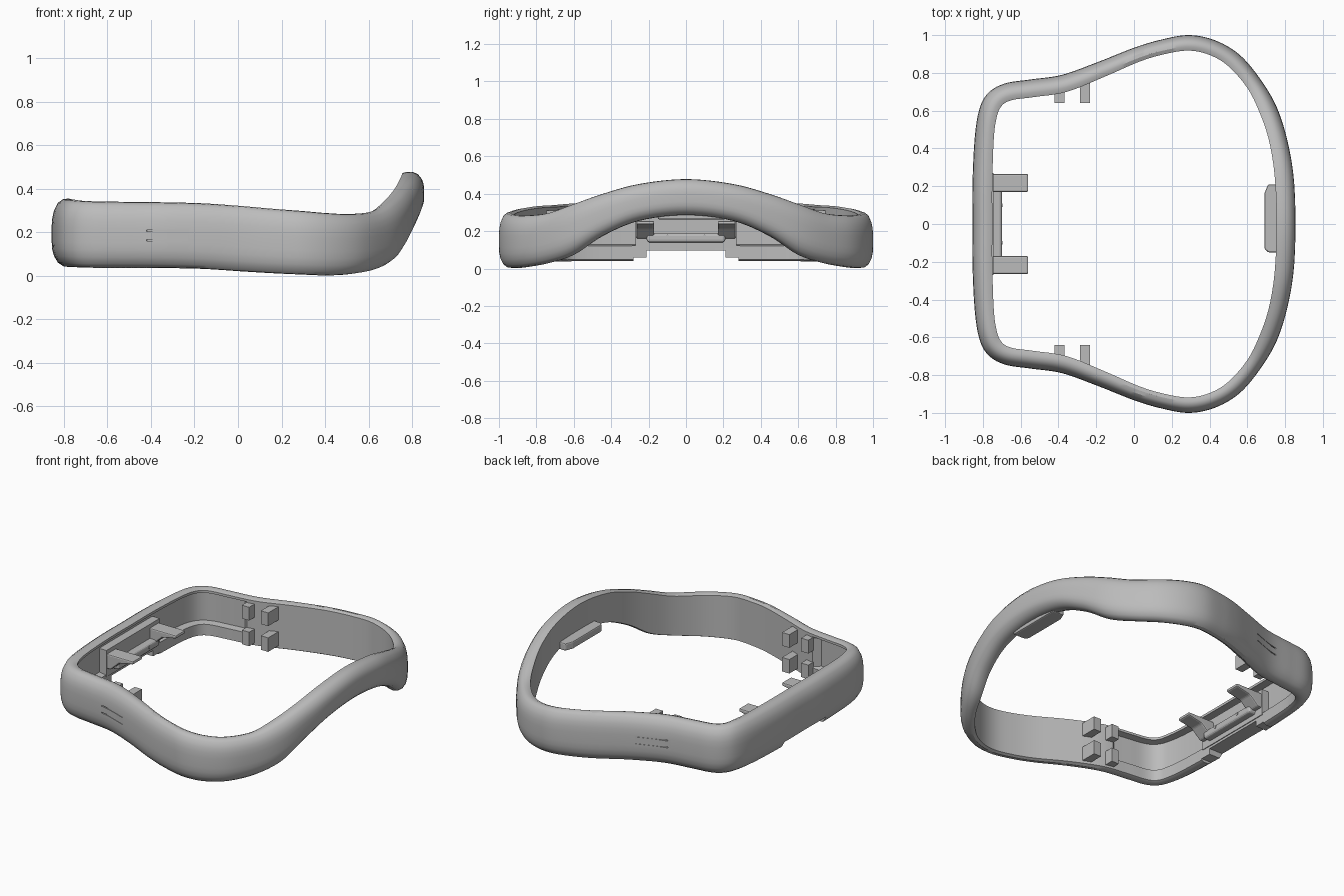
import bpy, bmesh, math
from mathutils import Vector

if "Cube" in bpy.data.objects:
    bpy.data.objects.remove(bpy.data.objects["Cube"])

grey = bpy.data.materials.new("plain grey")
grey.diffuse_color = (0.5, 0.5, 0.5, 1)
grey.use_nodes = True
grey.node_tree.nodes["Principled BSDF"].inputs["Base Color"].default_value = grey.diffuse_color


def make_object(name, bm, mat=True):
    bmesh.ops.recalc_face_normals(bm, faces=bm.faces)
    me = bpy.data.meshes.new(name)
    bm.to_mesh(me)
    bm.free()
    ob = bpy.data.objects.new(name, me)
    bpy.context.collection.objects.link(ob)
    if mat:
        me.materials.append(grey)
    return ob


def prism(name, pts, axis, a, b, mat=True):
    """Extrude a 2D outline along an axis; pts are the two other axes in order."""
    bm = bmesh.new()

    def at(p, w):
        v = list(p)
        v.insert(axis, w)
        return bm.verts.new(v)
    lo = [at(p, a) for p in pts]
    hi = [at(p, b) for p in pts]
    bm.faces.new(lo)
    bm.faces.new(hi)
    n = len(pts)
    for i in range(n):
        j = (i + 1) % n
        bm.faces.new((lo[i], lo[j], hi[j], hi[i]))
    return make_object(name, bm, mat)


def box(name, x0, x1, y0, y1, z0, z1, mat=True):
    return prism(name, [(x0, y0), (x1, y0), (x1, y1), (x0, y1)], 2, z0, z1, mat)


def bevel(ob, width, seg=3):
    m = ob.modifiers.new("round", 'BEVEL')
    m.width, m.segments = width, seg


# Half outline, front to rear: outer x,y, inner x,y, bottom z, top z
half = [
    (.855, 0, .755, 0, .285, .478), (.845, .25, .745, .25, .255, .452),
    (.81, .45, .715, .44, .175, .40), (.755, .62, .665, .59, .075, .345),
    (.67, .765, .60, .72, .03, .297), (.56, .895, .50, .835, .008, .284),
    (.43, .972, .40, .895, .002, .288), (.29, 1, .29, .918, .006, .298),
    (.14, .975, .165, .90, .012, .308), (0, .933, .03, .86, .02, .32),
    (-.19, .858, -.155, .78, .032, .333), (-.38, .79, -.355, .70, .036, .338),
    (-.55, .765, -.53, .672, .037, .34), (-.68, .745, -.65, .655, .037, .342),
    (-.765, .70, -.705, .62, .038, .345), (-.815, .62, -.73, .55, .04, .35),
    (-.842, .47, -.743, .44, .04, .352), (-.855, .22, -.75, .22, .04, .355),
    (-.855, 0, -.75, 0, .04, .355)]
ring = half + [(a, -b, c, -d, e, f) for a, b, c, d, e, f in half[-2:0:-1]]


def spline(p0, p1, p2, p3, t):
    return [.5 * (2 * b + (c - a) * t + (2 * a - 5 * b + 4 * c - d) * t * t
                  + (3 * b - a - 3 * c + d) * t ** 3)
            for a, b, c, d in zip(p0, p1, p2, p3)]


# Rim: cross-section (0 outer..1 inner, 0 bottom..1 top) swept round the outline
bm = bmesh.new()
loops = []
N, S = len(ring), 6
for i in range(N):
    for s in range(S):
        xo, yo, xi, yi, zb, zt = spline(ring[i - 1], ring[i], ring[(i + 1) % N],
                                        ring[(i + 2) % N], s / S)
        r = .55 if xo < -.44 else 1      # recessed inner wall at the rear
        sec = [(1, .03), (.8, 0), (.5, .01), (.28, .06), (.1, .16), (.02, .27), (0, .38),
               (0, .6), (.03, .72), (.1, .82), (.28, .94), (.5, .99), (.75, 1), (1, .97),
               (1, .92), (r, .9), (r, .28), (1, .26)]
        loops.append([bm.verts.new((xo + (xi - xo) * u, yo + (yi - yo) * u,
                                    zb + (zt - zb) * v)) for u, v in sec])
for k in range(len(loops)):
    A, B = loops[k], loops[(k + 1) % len(loops)]
    for j in range(len(A)):
        m = (j + 1) % len(A)
        bm.faces.new((A[j], A[m], B[m], B[j]))
rim = make_object("rim", bm)

# Cutters: stepped rear notch and side slots
cutters = [
    box("notch_cutter", -1, -.6, -.21, .21, -.1, .095, False),
    box("notch_step_cutter", -1, -.6, -.28, .28, -.1, .058, False)]
for s in (-1, 1):
    for z in (.163, .207):
        c = box("slot_cutter", -.1, .1, -.006, .006, z - .003, z + .003, False)
        c.location = (-.325, s * .811, 0)
        c.rotation_euler = (0, 0, -s * math.atan2(-.068, -.19) + (math.pi if s > 0 else -math.pi))
        c.rotation_euler[2] = s * math.atan2(.068, .19)
        cutters.append(c)
for c in cutters:
    c.hide_render = True
    c.hide_viewport = False
    m = rim.modifiers.new("cut", 'BOOLEAN')
    m.operation, m.object, m.solver = 'DIFFERENCE', c, 'EXACT'
bpy.context.view_layer.update()
dg = bpy.context.evaluated_depsgraph_get()
rim_mesh = bpy.data.meshes.new_from_object(rim.evaluated_get(dg))
rim.modifiers.clear()
rim.data = rim_mesh
for c in cutters:
    bpy.data.objects.remove(c)
bpy.context.view_layer.objects.active = rim
rim.select_set(True)
bpy.ops.object.shade_smooth_by_angle(angle=math.radians(32))

# Side blocks: two columns, upper and lower, on both sides
for s in (-1, 1):
    for x, wall in ((-.395, .73), (-.26, .79)):
        for z0, z1 in ((.06, .15), (.225, .31)):
            box("side_block", x - .026, x + .026, s * .64, s * wall, z0, z1)

# Rear bar with two pin holes shown as small studs
bar = box("rear_bar", -.80, -.70, -.21, .21, .14, .19)
bevel(bar, .015)
box("rear_plate", -.80, -.745, -.27, .27, .11, .28)
for y in (-.1, .1):
    pts = [(y + .009 * math.cos(a * math.pi / 6), .172 + .009 * math.sin(a * math.pi / 6))
           for a in range(12)]
    prism("bar_pin", pts, 0, -.72, -.696)

# Rear hooks: tapered arms with a rounded tip
for s in (-1, 1):
    arm = prism("rear_hook", [(-.80, .16), (-.72, .16), (-.66, .215), (-.56, .235),
                              (-.56, .255), (-.80, .255)], 1, s * .17, s * .265)
    bevel(arm, .008, 2)

# Front tab hanging inside the arch
tab = prism("front_tab", [(.69, -.13), (.71, -.15), (.79, -.15), (.79, .21), (.71, .21),
                          (.69, .16)], 2, .262, .31)
bevel(tab, .008, 2)
